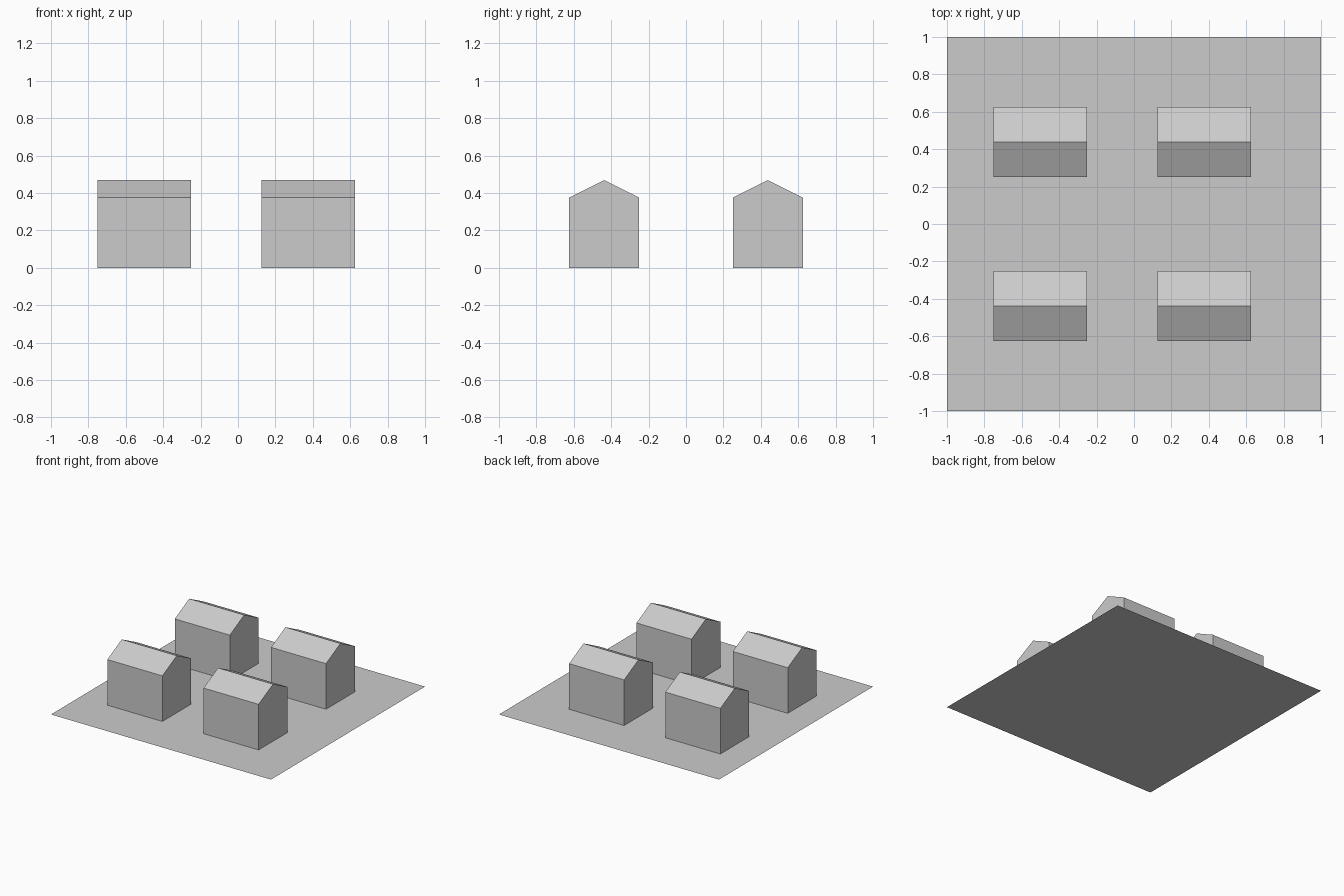
import bpy
import bmesh

if "Cube" in bpy.data.objects:
    bpy.data.objects.remove(bpy.data.objects["Cube"])

WIDTH, DEPTH = 0.5, 0.375
EAVE, RIDGE = 0.375, 0.469


def finish(name, bm, location=(0, 0, 0)):
    bmesh.ops.recalc_face_normals(bm, faces=bm.faces)
    mesh = bpy.data.meshes.new(name)
    bm.to_mesh(mesh)
    bm.free()
    obj = bpy.data.objects.new(name, mesh)
    obj.location = location
    bpy.context.collection.objects.link(obj)
    return obj


def house(name, x, y):
    # Gable profile in the y-z plane, extruded along x
    d = DEPTH / 2
    profile = [(-d, 0), (d, 0), (d, EAVE), (0, RIDGE), (-d, EAVE)]
    bm = bmesh.new()
    gable = bm.faces.new([bm.verts.new((-WIDTH / 2, py, pz)) for py, pz in profile])
    new = bmesh.ops.extrude_face_region(bm, geom=[gable], use_keep_orig=True)["geom"]
    verts = [v for v in new if isinstance(v, bmesh.types.BMVert)]
    bmesh.ops.translate(bm, verts=verts, vec=(WIDTH, 0, 0))
    return finish(name, bm, (x, y, 0))


# Flat square plot
bm = bmesh.new()
bmesh.ops.create_grid(bm, x_segments=1, y_segments=1, size=1)
plot = finish("plot", bm)
if plot.data.polygons[0].normal.z < 0:
    plot.data.flip_normals()

# Four houses in two rows
for row, y in (("front", -0.4375), ("back", 0.4375)):
    for side, x in (("left", -0.5), ("right", 0.375)):
        house(f"house_{row}_{side}", x, y)
